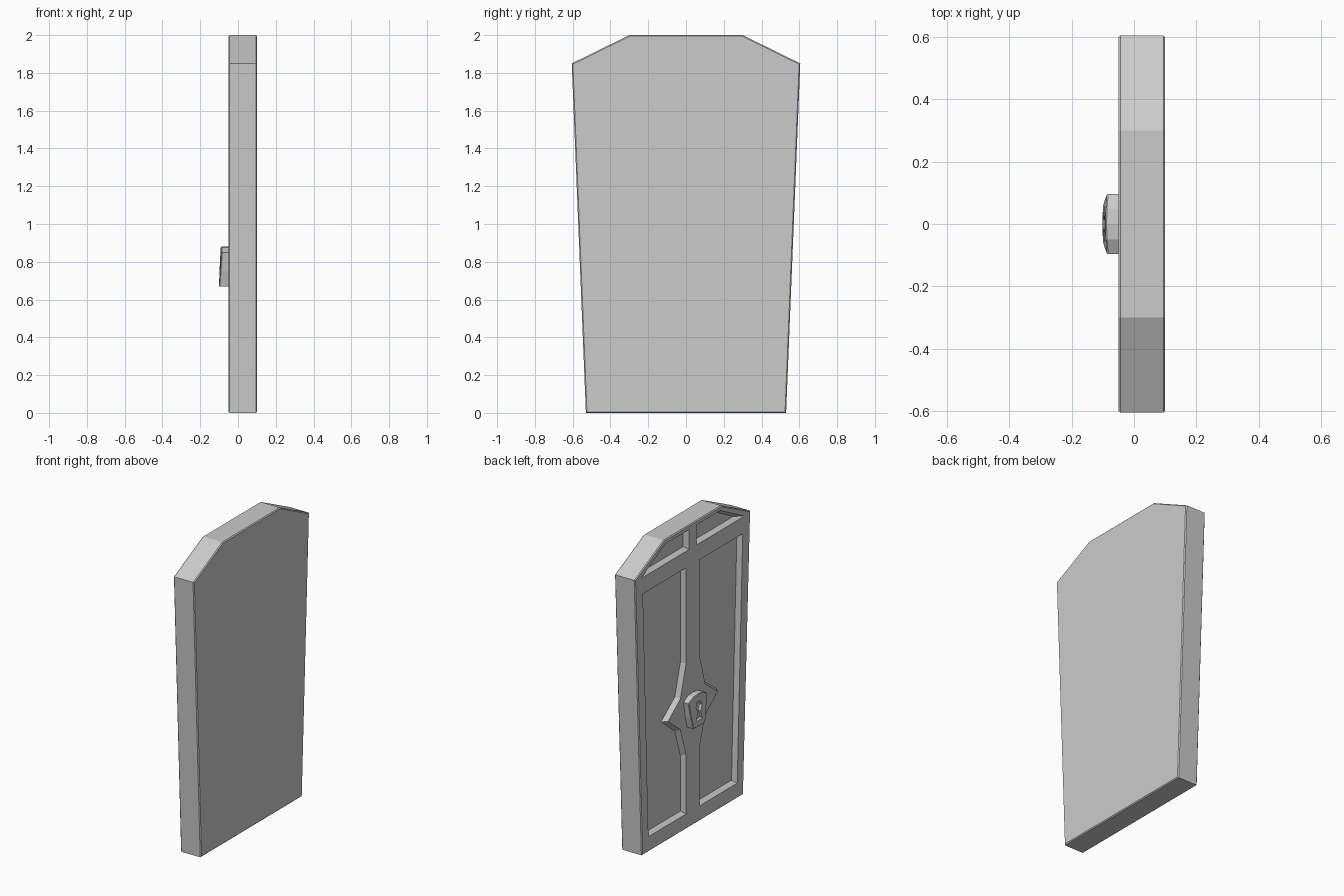
import bpy, bmesh, math
from mathutils import Vector

if "Cube" in bpy.data.objects:
    bpy.data.objects.remove(bpy.data.objects["Cube"])


def inset(poly, d):
    """Mitred inward offset of a counter-clockwise (y, z) polygon."""
    out = []
    for i in range(len(poly)):
        p0, p1, p2 = (Vector(poly[(i + k) % len(poly)]) for k in (-1, 0, 1))
        a, b = (p1 - p0).normalized(), (p2 - p1).normalized()
        na, nb = Vector((-a.y, a.x)), Vector((-b.y, b.x))
        out.append(tuple(p1 + (na + nb) * d / (1 + na.dot(nb))))
    return out


def flip(poly):
    return [(-y, z) for y, z in reversed(poly)]


def recessed_slab(name, outline, holes, front, back, chamfer, depth, slope, warp=None):
    """Slab lying between two x planes, with sloped recesses sunk into its -x face."""
    bm = bmesh.new()

    def ring(poly, x):
        return [bm.verts.new((x, y, z)) for y, z in poly]

    def bridge(a, b):
        for i in range(len(a)):
            j = (i + 1) % len(a)
            bm.faces.new((a[i], a[j], b[j], b[i]))

    small = inset(outline, chamfer)
    rings = [ring(small, front), ring(outline, front + chamfer),
             ring(outline, back - chamfer), ring(small, back)]
    tops = [ring(h, front) for h in holes]
    # front face with openings
    edges = [bm.edges.new((r[i], r[(i + 1) % len(r)]))
             for r in [rings[0]] + tops for i in range(len(r))]
    bmesh.ops.triangle_fill(bm, use_beauty=True, edges=edges, normal=(-1, 0, 0))
    # sides and back
    for a, b in zip(rings, rings[1:]):
        bridge(a, b)
    bm.faces.new(rings[-1])
    # recess walls and floors
    for h, top in zip(holes, tops):
        floor = ring(inset(h, slope), front + depth)
        bridge(top, floor)
        bm.faces.new(floor)
    if warp:
        for v in bm.verts:
            if v.co.x < (front + back) / 2:
                v.co.x += warp(v.co.y, v.co.z)
    bmesh.ops.recalc_face_normals(bm, faces=bm.faces)
    mesh = bpy.data.meshes.new(name)
    bm.to_mesh(mesh)
    bm.free()
    obj = bpy.data.objects.new(name, mesh)
    bpy.context.collection.objects.link(obj)
    return obj


# tapered door with two tall panels and two top panels
door_outline = [(-.53, 0), (.53, 0), (.605, 1.85), (.30, 2), (-.30, 2), (-.605, 1.85)]
tall_panel = [(.07, .10), (.465, .10), (.522, 1.73), (.07, 1.73), (.07, 1.10),
              (.13, .885), (.26, .785), (.13, .68), (.07, .49)]
top_panel = [(.04, 1.84), (.54, 1.84), (.29, 1.972), (.04, 1.972)]
panels = [tall_panel, flip(tall_panel), top_panel, flip(top_panel)]
recessed_slab("door", door_outline, panels, -.05, .10, .006, .03, .018)

# lock plate with keyhole, bulging in the middle and leaning out at the bottom
plate_outline = [(-.06, .67), (0, .67), (.06, .67), (.08, .75), (.097, .85), (.05, .875),
                 (0, .88), (-.05, .875), (-.097, .85), (-.08, .75)]
keyhole = [(-.033, .71), (.033, .71), (.014, .765), (.03, .80), (.018, .83),
           (-.018, .83), (-.03, .80), (-.014, .765)]
recessed_slab("lock_plate", plate_outline, [keyhole], -.085, -.045, .004, .015, .004,
              lambda y, z: -.01 * (.88 - z) / .21 - .007 * (1 - (y / .1) ** 2))
